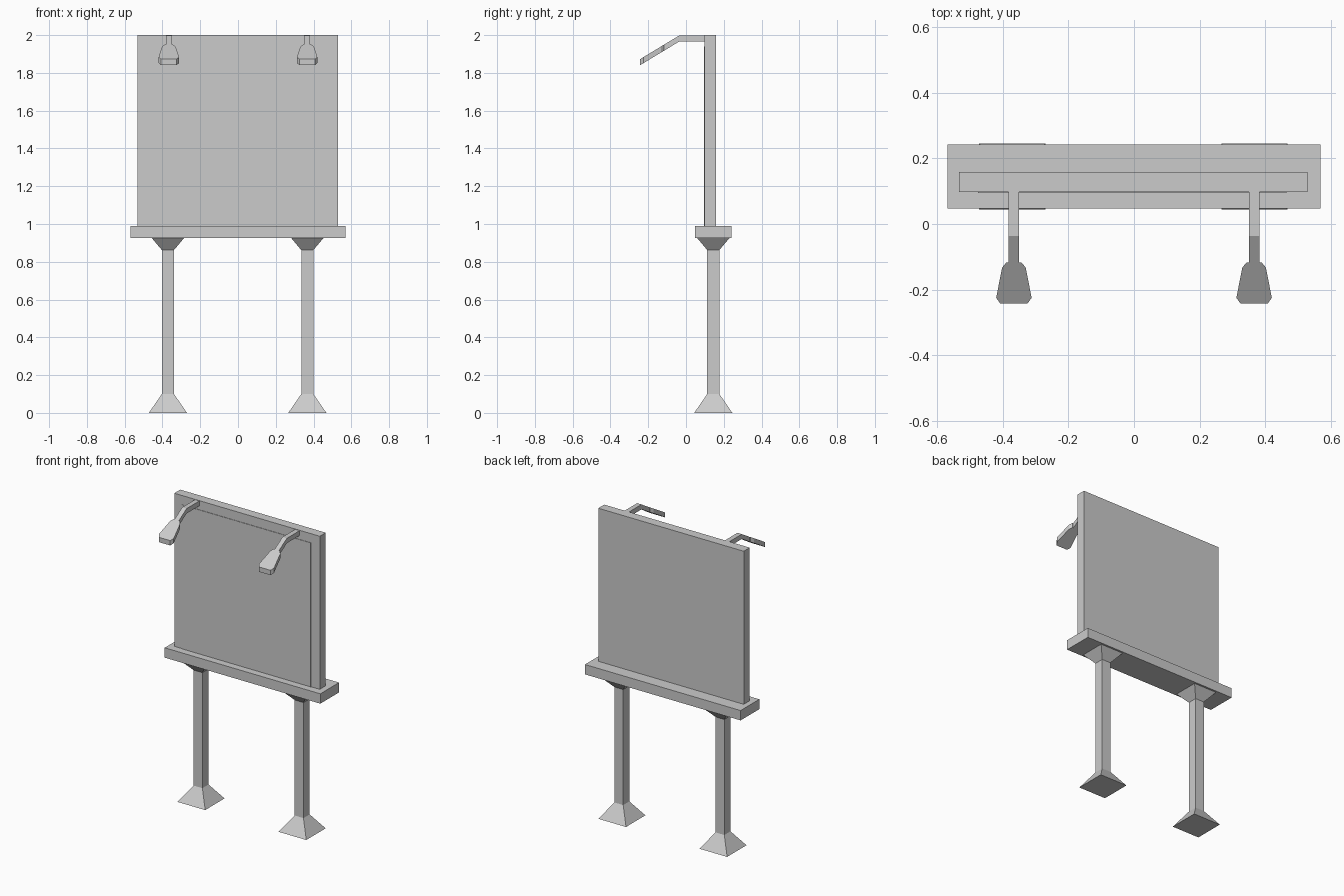
import bpy

if "Cube" in bpy.data.objects:
    bpy.data.objects.remove(bpy.data.objects["Cube"])


def make(name, verts, faces):
    me = bpy.data.meshes.new(name)
    me.from_pydata(verts, [], faces)
    me.update()
    ob = bpy.data.objects.new(name, me)
    bpy.context.collection.objects.link(ob)
    return ob


def loft(name, rings):
    """Skin equal-sized closed rings, ordered counter-clockwise seen from the far end."""
    n = len(rings[0])
    verts = [v for r in rings for v in r]
    faces = [tuple(reversed(range(n))), tuple(range(len(verts) - n, len(verts)))]
    for k in range(len(rings) - 1):
        a, b = k * n, (k + 1) * n
        faces += [(a + i, a + (i + 1) % n, b + (i + 1) % n, b + i) for i in range(n)]
    return make(name, verts, faces)


def rect(x0, x1, y0, y1, z):
    return [(x0, y0, z), (x1, y0, z), (x1, y1, z), (x0, y1, z)]


def box(name, x0, x1, y0, y1, z0, z1):
    return loft(name, [rect(x0, x1, y0, y1, z0), rect(x0, x1, y0, y1, z1)])


# Sign board, thin front sheet and the ledge under it
box("board", -0.533, 0.529, 0.097, 0.159, 0.99, 2.0)
box("front_sheet", -0.475, 0.465, 0.094, 0.098, 0.99, 1.94)
box("ledge", -0.568, 0.568, 0.047, 0.242, 0.925, 0.99)

# Square posts with flared foot and flared head
POST_Y = 0.1445
for side, cx in (("left", -0.371), ("right", 0.367)):
    rings = [rect(cx - h, cx + h, POST_Y - h, POST_Y + h, z)
             for h, z in ((0.101, 0), (0.032, 0.10), (0.032, 0.862), (0.085, 0.925))]
    loft(side + "_post", rings)

# Lamps: bent arm and flat tapered head, both 0.032 thick vertically
THICK = 0.032


def slope_z(y):
    return 1.998 + min(0, y + 0.036) * 0.605


def strip(name, cx, stations):
    """Flat bar running forward through (y, half width) stations."""
    rings = []
    for y, h in stations:
        t = slope_z(y)
        b = t - THICK
        rings.append([(cx - h, y, b), (cx + h, y, b), (cx + h, y, t), (cx - h, y, t)])
    return loft(name, rings)


for side, cx in (("left", -0.366), ("right", 0.366)):
    strip(side + "_lamp_arm", cx, [(0.10, 0.016), (-0.036, 0.016), (-0.12, 0.016)])
    strip(side + "_lamp_head", cx,
          [(-0.117, 0.023), (-0.133, 0.036), (-0.225, 0.054), (-0.243, 0.041)])
